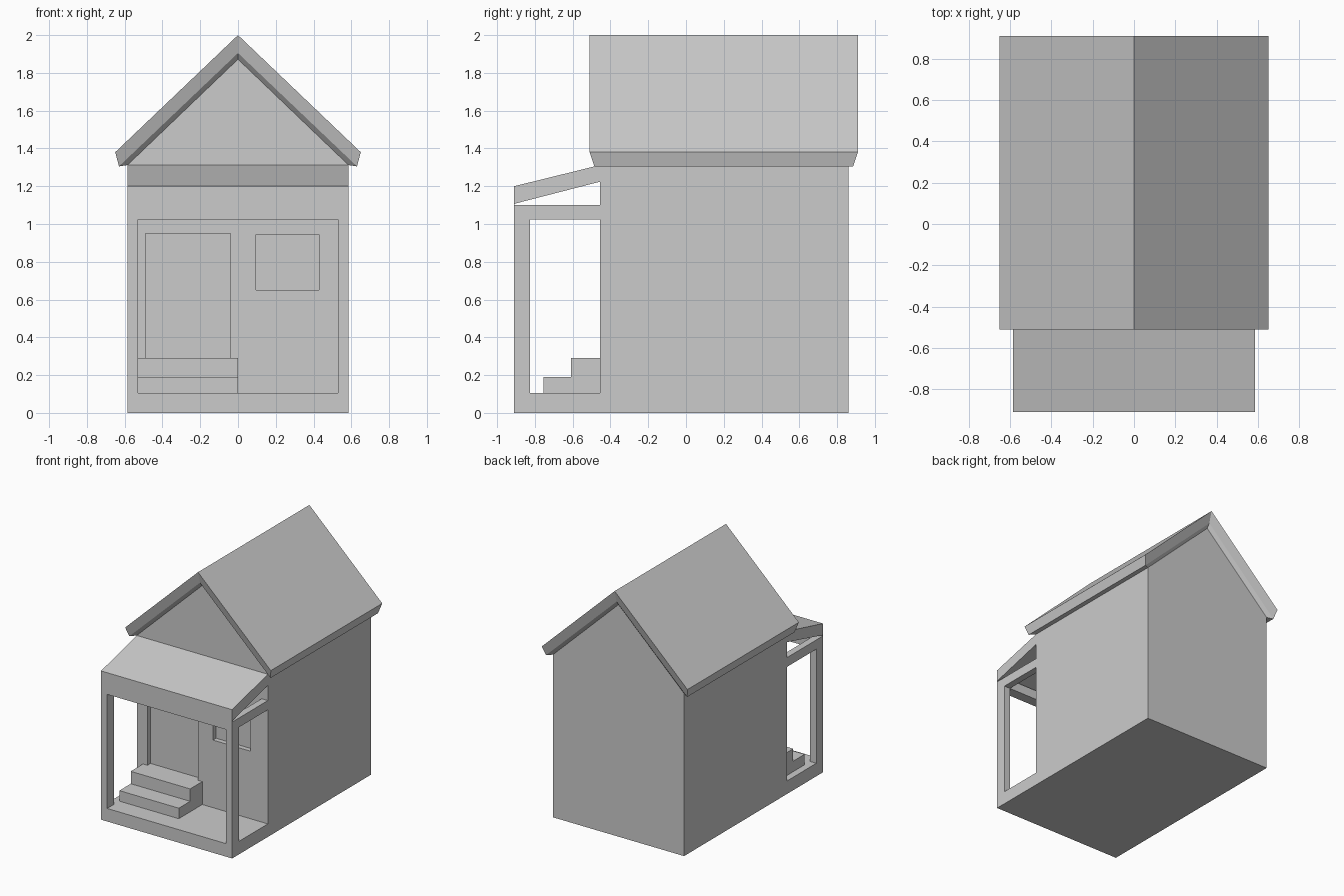
import bpy, bmesh

if "Cube" in bpy.data.objects:
    bpy.data.objects.remove(bpy.data.objects["Cube"])

WALL_X, PORCH_X = 0.585, 0.53
FRONT, WALL_F, WALL_B = -0.91, -0.455, 0.86
DECK, LINTEL, BEAM_TOP = 0.105, 1.025, 1.10
EAVE, RIDGE = 1.312, 1.872


def make_object(name, bm):
    bmesh.ops.recalc_face_normals(bm, faces=bm.faces[:])
    mesh = bpy.data.meshes.new(name)
    bm.to_mesh(mesh)
    bm.free()
    obj = bpy.data.objects.new(name, mesh)
    bpy.context.collection.objects.link(obj)
    return obj


def extrude(name, points, offset):
    """Solid from a flat polygon moved along an offset."""
    bm = bmesh.new()
    face = bm.faces.new([bm.verts.new(p) for p in points])
    result = bmesh.ops.extrude_face_region(bm, geom=[face], use_keep_orig=True)
    moved = [v for v in result["geom"] if isinstance(v, bmesh.types.BMVert)]
    bmesh.ops.translate(bm, verts=moved, vec=offset)
    return make_object(name, bm)


def side_profile(name, yz, x0, x1):
    return extrude(name, [(x0, y, z) for y, z in yz], (x1 - x0, 0, 0))


def box(name, x0, x1, y0, y1, z0, z1):
    return side_profile(name, [(y0, z0), (y1, z0), (y1, z1), (y0, z1)], x0, x1)


def cut(target, cutter):
    mod = target.modifiers.new("recess", 'BOOLEAN')
    mod.operation, mod.solver, mod.object = 'DIFFERENCE', 'EXACT', cutter
    cutter.hide_render = True
    bpy.context.view_layer.objects.active = target
    bpy.ops.object.modifier_apply(modifier=mod.name)
    bpy.data.objects.remove(cutter)


# House body with gabled walls
gable = [(-WALL_X, 0), (WALL_X, 0), (WALL_X, EAVE), (0, RIDGE), (-WALL_X, EAVE)]
body = extrude("house_body", [(x, WALL_F, z) for x, z in gable], (0, WALL_B - WALL_F, 0))

# Shallow door and window recesses
cut(body, box("door_cutter", -0.49, -0.04, WALL_F - 0.1, WALL_F + 0.04, 0.29, 0.95))
cut(body, box("window_cutter", 0.095, 0.43, WALL_F - 0.1, WALL_F + 0.04, 0.65, 0.945))

# Main roof: rings at the top edge, lower lip and wall line
bm = bmesh.new()
rings = []
for x, eave, ridge, y0, y1 in [(0.65, 1.38, 2.0, -0.51, 0.91),
                               (0.63, 1.305, 1.905, -0.485, 0.885),
                               (WALL_X, EAVE, RIDGE, WALL_F, WALL_B)]:
    rings.append([bm.verts.new(p) for p in [
        (-x, y0, eave), (0, y0, ridge), (x, y0, eave),
        (x, y1, eave), (0, y1, ridge), (-x, y1, eave)]])
for a, b in zip(rings, rings[1:]):
    for i in (0, 1, 3, 4):
        bm.faces.new([a[i], a[i + 1], b[i + 1], b[i]])
    for i, j in ((2, 3), (5, 0)):
        bm.faces.new([a[i], a[j], b[j], b[i]])
for r in (rings[0], rings[-1]):
    bm.faces.new([r[0], r[1], r[4], r[5]])
    bm.faces.new([r[1], r[2], r[3], r[4]])
make_object("main_roof", bm)

# Porch deck, sloping roof and front beam
box("porch_deck", -WALL_X, WALL_X, FRONT, WALL_F, 0, DECK)
side_profile("porch_roof", [(FRONT, BEAM_TOP), (FRONT + 0.005, BEAM_TOP + 0.008),
                            (WALL_F, 1.224), (WALL_F, EAVE), (FRONT, 1.20)],
             -WALL_X, WALL_X)
box("porch_front_beam", -WALL_X, WALL_X, FRONT, -0.825, LINTEL, BEAM_TOP)

# Corner posts and side beams on both sides
for side, s in (("left", -1), ("right", 1)):
    x0, x1 = sorted((s * PORCH_X, s * WALL_X))
    box(f"porch_post_{side}", x0, x1, FRONT, -0.825, DECK, LINTEL)
    box(f"porch_side_beam_{side}", x0, x1, -0.825, WALL_F, LINTEL, BEAM_TOP)

# Two steps up to the door
side_profile("door_steps", [(-0.755, DECK), (WALL_F, DECK), (WALL_F, 0.29),
                            (-0.61, 0.29), (-0.61, 0.19), (-0.755, 0.19)],
             -PORCH_X, 0)
